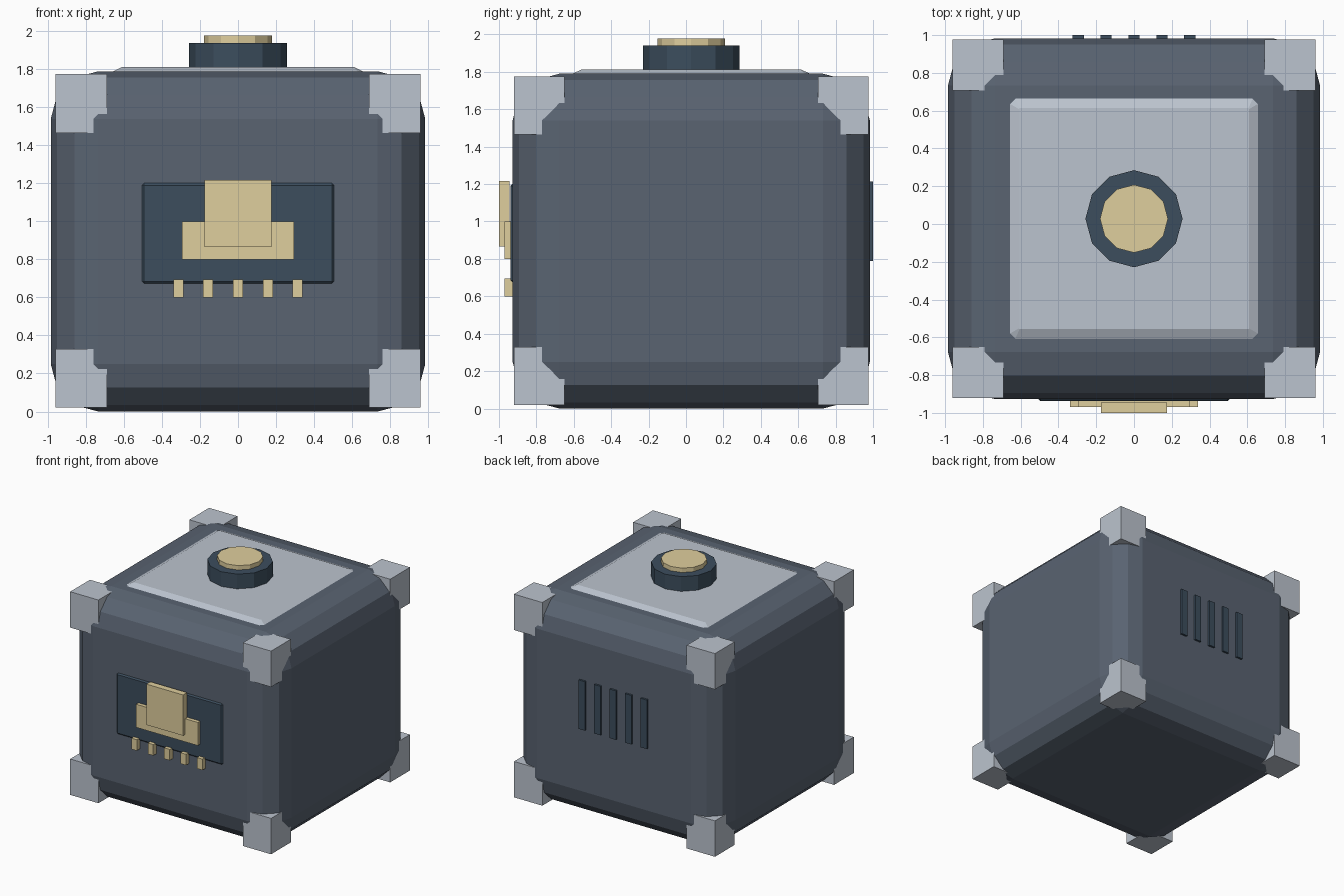
import bpy, bmesh
from math import cos, sin, tau

if "Cube" in bpy.data.objects:
    bpy.data.objects.remove(bpy.data.objects["Cube"])


def material(name, r, g, b):
    m = bpy.data.materials.new(name)
    m.diffuse_color = (r, g, b, 1)
    m.use_nodes = True
    m.node_tree.nodes["Principled BSDF"].inputs["Base Color"].default_value = m.diffuse_color
    return m


SLATE = material("slate", 0.10, 0.125, 0.165)
STEEL = material("steel", 0.50, 0.55, 0.62)
NAVY = material("navy", 0.045, 0.075, 0.11)
GOLD = material("gold", 0.74, 0.62, 0.34)


def finish(name, bm, mat):
    bmesh.ops.recalc_face_normals(bm, faces=bm.faces)
    me = bpy.data.meshes.new(name)
    bm.to_mesh(me)
    bm.free()
    me.materials.append(mat)
    ob = bpy.data.objects.new(name, me)
    bpy.context.collection.objects.link(ob)
    return ob


def box(name, x, y, z, mat, bevel=0, segments=1):
    """Box from (min, max) ranges with an optional rounded edge."""
    bm = bmesh.new()
    bmesh.ops.create_cube(bm, size=1)
    for v in bm.verts:
        v.co = [r[0] if c < 0 else r[1] for c, r in zip(v.co, (x, y, z))]
    if bevel:
        bmesh.ops.bevel(bm, geom=bm.edges[:], offset=bevel, segments=segments,
                        profile=0.5, affect='EDGES', clamp_overlap=True)
    return finish(name, bm, mat)


def loft(name, rings, mat):
    """Closed solid through equal-length rings of points."""
    bm = bmesh.new()
    loops = [[bm.verts.new(p) for p in ring] for ring in rings]
    n = len(loops[0])
    for a, b in zip(loops, loops[1:]):
        for i in range(n):
            j = (i + 1) % n
            bm.faces.new((a[i], a[j], b[j], b[i]))
    bm.faces.new(loops[0])
    bm.faces.new(loops[-1])
    return finish(name, bm, mat)


def disc(name, radius, z0, z1, mat):
    ring = [(radius * cos(tau * i / 12), CY + radius * sin(tau * i / 12)) for i in range(12)]
    return loft(name, [[(x, y, z) for x, y in ring] for z in (z0, z1)], mat)


CY = 0.028  # centre of the body in depth

# Rounded main body
box("body", (-0.985, 0.985), (-0.927, 0.983), (0, 1.79), SLATE, 0.25, 3)

# Eight corner guards
for sx, xr in (("left", (-0.96, -0.69)), ("right", (0.69, 0.96))):
    for sy, yr in (("front", (-0.92, -0.65)), ("back", (0.706, 0.976))):
        for sz, zr in (("bottom", (0.02, 0.33)), ("top", (1.465, 1.775))):
            box(f"corner_guard_{sz}_{sy}_{sx}", xr, yr, zr, STEEL)


# Lid plate with clipped corners and sloping rim
def octagon(hx, hy, c, z):
    pts = [(hx, hy - c), (hx - c, hy), (-hx + c, hy), (-hx, hy - c),
           (-hx, -hy + c), (-hx + c, -hy), (hx - c, -hy), (hx, -hy + c)]
    return [(x, y + CY, z) for x, y in pts]


loft("lid_plate", [octagon(0.66, 0.64, 0.03, 1.74), octagon(0.66, 0.64, 0.03, 1.788),
                   octagon(0.61, 0.585, 0.004, 1.813)], STEEL)

# Round button on the lid
disc("button_collar", 0.257, 1.80, 1.94, NAVY)
disc("button_cap", 0.18, 1.90, 1.978, GOLD)

# Front panel and stepped emblem
box("front_panel", (-0.515, 0.515), (-0.938, -0.88), (0.665, 1.21), NAVY, 0.02)
box("emblem_base", (-0.295, 0.295), (-0.97, -0.92), (0.80, 1.0), GOLD)
box("emblem_block", (-0.175, 0.175), (-1.0, -0.945), (0.865, 1.217), GOLD)

# Front pegs and back vents
for i in range(-2, 3):
    x = i * 0.157
    box(f"front_peg_{i + 3}", (x - 0.026, x + 0.026), (-0.97, -0.92), (0.60, 0.695), GOLD)
    x = i * 0.148
    box(f"back_vent_{i + 3}", (x - 0.03, x + 0.03), (0.95, 1.0), (0.79, 1.213), NAVY)
